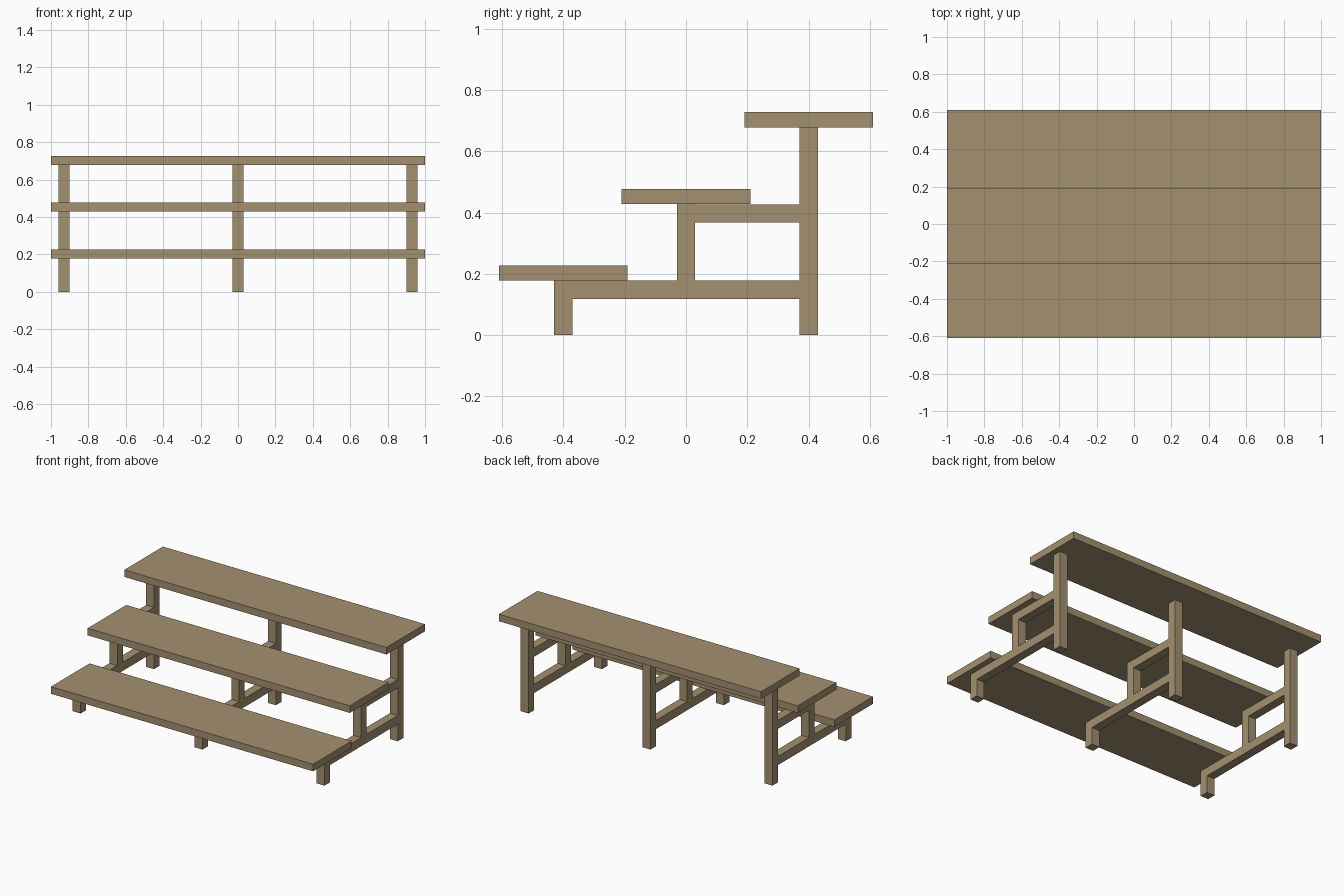
import bpy

if "Cube" in bpy.data.objects:
    bpy.data.objects.remove(bpy.data.objects["Cube"])

wood = bpy.data.materials.new("weathered wood")
wood.diffuse_color = (0.367, 0.279, 0.162, 1)
wood.use_nodes = True
wood.node_tree.nodes["Principled BSDF"].inputs["Base Color"].default_value = wood.diffuse_color


def box(name, x, y, z):
    """Box from (min, max) ranges on each axis."""
    verts = [(a, b, c) for a in x for b in y for c in z]
    faces = [(0, 1, 3, 2), (4, 6, 7, 5), (0, 4, 5, 1),
             (2, 3, 7, 6), (0, 2, 6, 4), (1, 5, 7, 3)]
    mesh = bpy.data.meshes.new(name)
    mesh.from_pydata(verts, [], faces)
    mesh.materials.append(wood)
    obj = bpy.data.objects.new(name, mesh)
    bpy.context.collection.objects.link(obj)
    return obj


H = 0.03                        # half thickness of the frame timber
ROWS = (-0.4, 0.0, 0.4)         # row centres along y
UNDER = (0.178, 0.428, 0.678)   # underside height of each plank

# Three stepped planks
for label, y, z in zip(("front", "middle", "back"), ROWS, UNDER):
    box(label + "_plank", (-1, 1), (y - 0.21, y + 0.21), (z, z + 0.049))

# Three identical support frames
for label, cx in (("left", -0.93), ("centre", 0.0), ("right", 0.93)):
    x = (cx - H, cx + H)
    front, mid, back = ROWS
    box(label + "_front_leg", x, (front - H, front + H), (0, UNDER[0]))
    box(label + "_middle_post", x, (mid - H, mid + H), (UNDER[0], UNDER[1]))
    box(label + "_back_leg", x, (back - H, back + H), (0, UNDER[2]))
    box(label + "_lower_rail", x, (front + H, back - H), (0.118, UNDER[0]))
    box(label + "_upper_rail", x, (mid + H, back - H), (0.368, 0.426))
